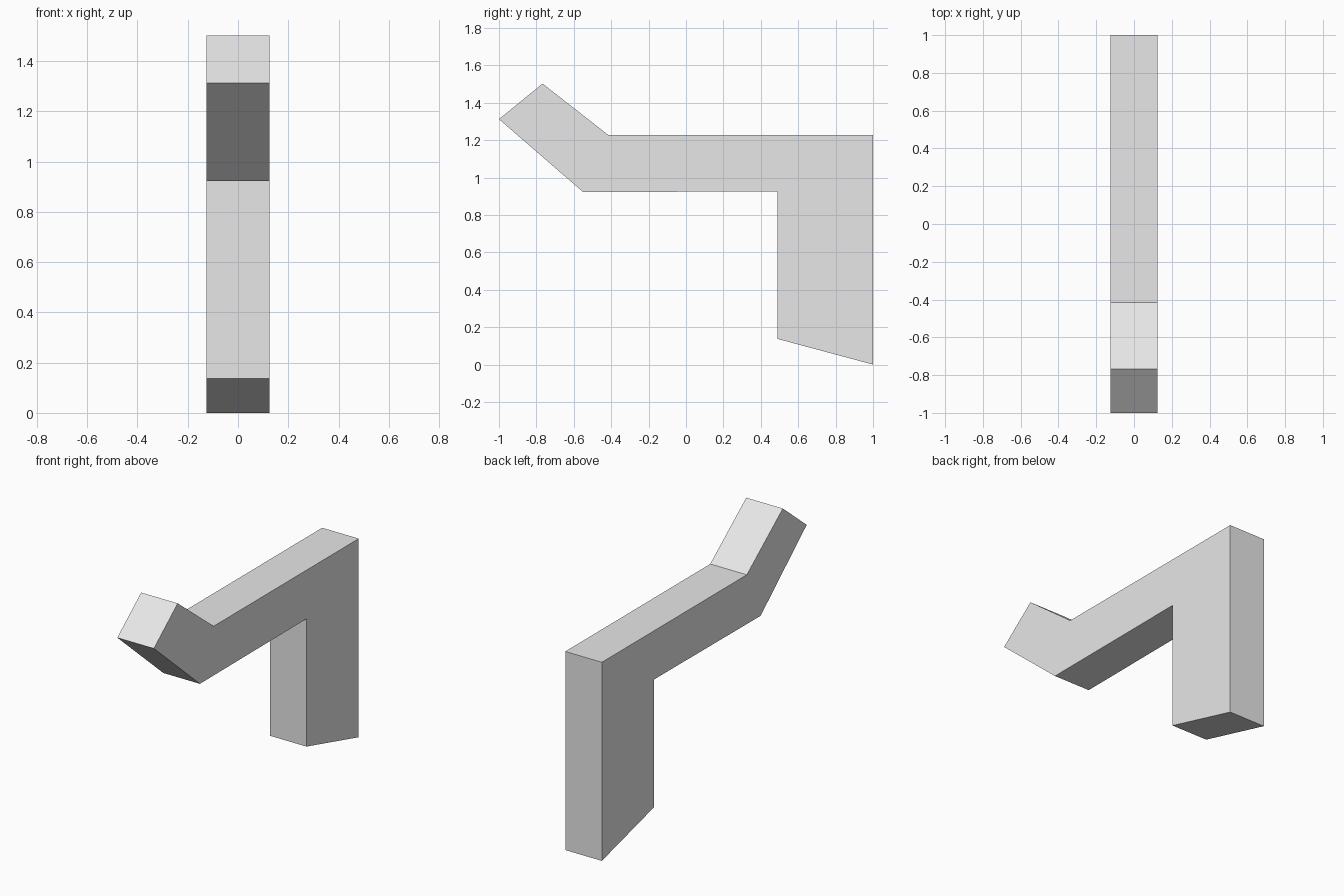
import bpy
import bmesh

cube = bpy.data.objects.get("Cube")
if cube:
    bpy.data.objects.remove(cube, do_unlink=True)

WIDTH = 0.25

# Plain grey material
grey = bpy.data.materials.new("light grey")
grey.use_nodes = True
colour = (0.8, 0.8, 0.8, 1.0)
grey.diffuse_color = colour
grey.node_tree.nodes["Principled BSDF"].inputs["Base Color"].default_value = colour


def extrude_profile(name, outline, width, material):
    """Extrude a (y, z) outline along x, centred on x = 0."""
    bm = bmesh.new()
    verts = [bm.verts.new((-width / 2, y, z)) for y, z in outline]
    face = bm.faces.new(verts)
    extruded = bmesh.ops.extrude_face_region(bm, geom=[face])["geom"]
    moved = [v for v in extruded if isinstance(v, bmesh.types.BMVert)]
    bmesh.ops.translate(bm, verts=moved, vec=(width, 0, 0))
    bmesh.ops.recalc_face_normals(bm, faces=bm.faces)
    mesh = bpy.data.meshes.new(name)
    bm.to_mesh(mesh)
    bm.free()
    mesh.materials.append(material)
    obj = bpy.data.objects.new(name, mesh)
    bpy.context.collection.objects.link(obj)
    return obj


# Bent bracket: raised tip, horizontal arm and slanted-foot post in one piece
bracket_outline = [
    (-1.0, 1.312), (-0.55, 0.922),                 # underside of the tip
    (0.49, 0.926), (0.49, 0.137),                  # arm underside, post front
    (1.0, 0.0), (1.0, 1.227),                      # slanted foot, post back
    (-0.415, 1.227), (-0.767, 1.502),              # arm top, tip top
]
extrude_profile("bent_bracket", bracket_outline, WIDTH, grey)
